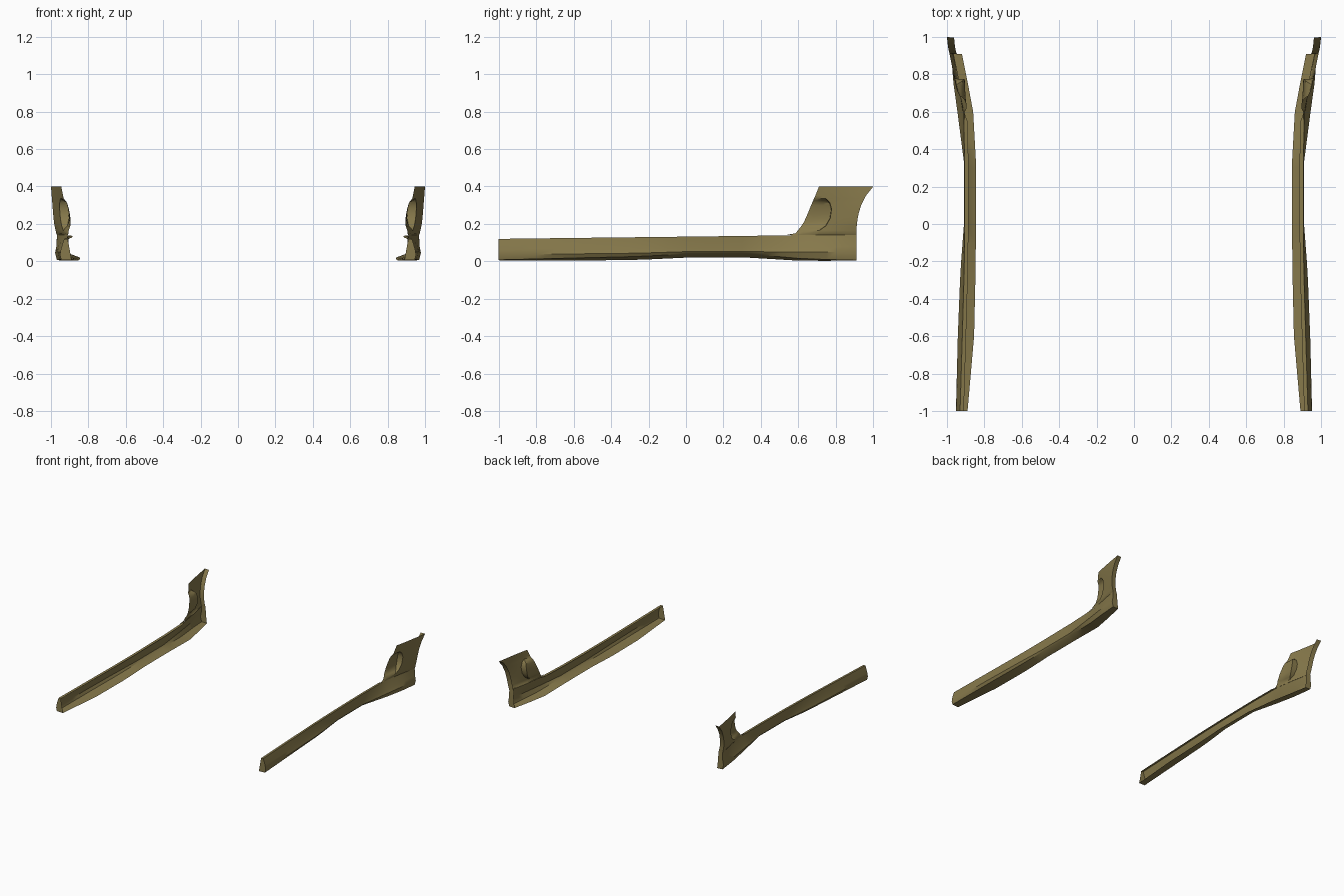
import bpy, bmesh

if "Cube" in bpy.data.objects:
    bpy.data.objects.remove(bpy.data.objects["Cube"])

mat = bpy.data.materials.new("olive_paint")
mat.diffuse_color = (0.24, 0.19, 0.07, 1)
mat.use_nodes = True
mat.node_tree.nodes["Principled BSDF"].inputs["Base Color"].default_value = mat.diffuse_color


def sheet(name, rows, caps=()):
    """Skin a grid of points given as rows, then mirror it to the other side."""
    bm = bmesh.new()
    grid = [[bm.verts.new(p) for p in r] for r in rows]
    for a, b in zip(grid, grid[1:]):
        for i in range(len(a) - 1):
            bm.faces.new((a[i], b[i], b[i + 1], a[i + 1]))
    for c in caps:
        bm.faces.new(grid[c])
    bmesh.ops.remove_doubles(bm, verts=bm.verts, dist=0.0005)
    bmesh.ops.recalc_face_normals(bm, faces=bm.faces)
    if sum(f.normal.x * f.calc_area() for f in bm.faces) < 0:
        bmesh.ops.reverse_faces(bm, faces=bm.faces)
    me = bpy.data.meshes.new(name)
    bm.to_mesh(me)
    bm.free()
    ob = bpy.data.objects.new(name, me)
    bpy.context.collection.objects.link(ob)
    me.materials.append(mat)
    ob.modifiers.new("mirror", 'MIRROR').use_axis[0] = True
    bpy.ops.object.select_all(action='DESELECT')
    ob.select_set(True)
    bpy.context.view_layer.objects.active = ob
    bpy.ops.object.shade_smooth_by_angle(angle=0.6)
    return ob


def lerp_table(tab, t):
    """Piecewise linear lookup; first column is the key."""
    for a, b in zip(tab, tab[1:]):
        if t <= b[0]:
            f = max(0, (t - a[0]) / (b[0] - a[0]))
            return [p + (q - p) * f for p, q in zip(a[1:], b[1:])]
    return list(tab[-1][1:])


# Sill stations: y, lip x z, bottom x z, bulge x z, waist x z, top x z
sill = [
    (-1.0, .890, .006, .945, .008, .952, .035, .947, .065, .930, .120),
    (-0.6, .855, .004, .930, .018, .942, .040, .932, .068, .918, .125),
    (-0.25, .847, .008, .916, .026, .928, .044, .918, .068, .908, .129),
    (0.0, .845, .020, .900, .040, .909, .052, .906, .070, .905, .132),
    (0.33, .845, .020, .898, .040, .909, .052, .906, .070, .905, .136),
    (0.6, .860, .004, .930, .016, .944, .050, .932, .072, .912, .140),
    (0.75, .888, .003, .952, .010, .965, .050, .953, .078, .935, .140),
    (0.91, .920, .005, .968, .006, .978, .045, .971, .080, .968, .140),
]
ys = [-1 + .1 * i for i in range(19)] + [.33, .55, .6, .65, .75, .85, .91]
rows = []
for y in sorted(set(round(v, 3) for v in ys)):
    s = lerp_table(sill, y)
    pts = [(s[i], y, s[i + 1]) for i in range(0, 10, 2)]
    # narrow flange turned inwards along the top, fading out under the upright
    w = .020 if y < .6 else .004
    rows.append(pts + [(s[8] - w, y, s[9] - .002)])
sheet("side_sill", rows, caps=(0,))

# Rear upright: z, front edge y, rear edge y, front x, rear x
upright = [
    (.14, .53, .910, .907, .968),
    (.15, .585, .910, .905, .972),
    (.20, .625, .912, .905, .983),
    (.25, .648, .920, .912, .988),
    (.30, .668, .935, .922, .992),
    (.35, .690, .960, .935, .996),
    (.40, .710, 1.00, .945, 1.00),
]
# Scoop recess: z, rear lip y, depth
scoop = [(.14, .70, 0), (.165, .71, 0), (.19, .745, .030), (.23, .768, .045),
         (.28, .775, .045), (.315, .765, .035), (.335, .745, 0), (.40, .76, 0)]
rows, back = [], []
for z in (.14, .15, .165, .178, .19, .21, .23, .255, .28, .30, .315, .325,
          .335, .35, .375, .40):
    y0, y1, x0, x1 = lerp_table(upright, z)
    ys_, d = lerp_table(scoop, z)
    outer = lambda y: (lerp_table(sill, y)[8] if z <= .14 else
                       x0 + (x1 - x0) * ((y - y0) / (y1 - y0)) ** .85)
    row = [(outer(y0) - d * .3, y0, z)]
    for f in (.3, .65, 1):
        y = y0 + (ys_ - y0) * f
        row.append((outer(y) - d * (.3 + .7 * f) , y, z))
    row.append((outer(ys_ + .002), ys_ + .002, z))
    for f in (.25, .5, .75, 1):
        y = ys_ + .002 + (y1 - ys_ - .002) * f
        row.append((outer(y), y, z))
    rows.append(row)
    back.append([(row[-1][0], y1, z), (row[-1][0] - .038, y1 - .004, z)])
sheet("rear_upright", rows)

# Return flange down the rear edge, continuing to the bottom of the sill
low = [[(.968, .91, .006), (.920, .91, .005)], [(.978, .91, .045), (.925, .91, .045)],
       [(.971, .91, .08), (.928, .91, .08)]]
sheet("rear_flange", low + back)
